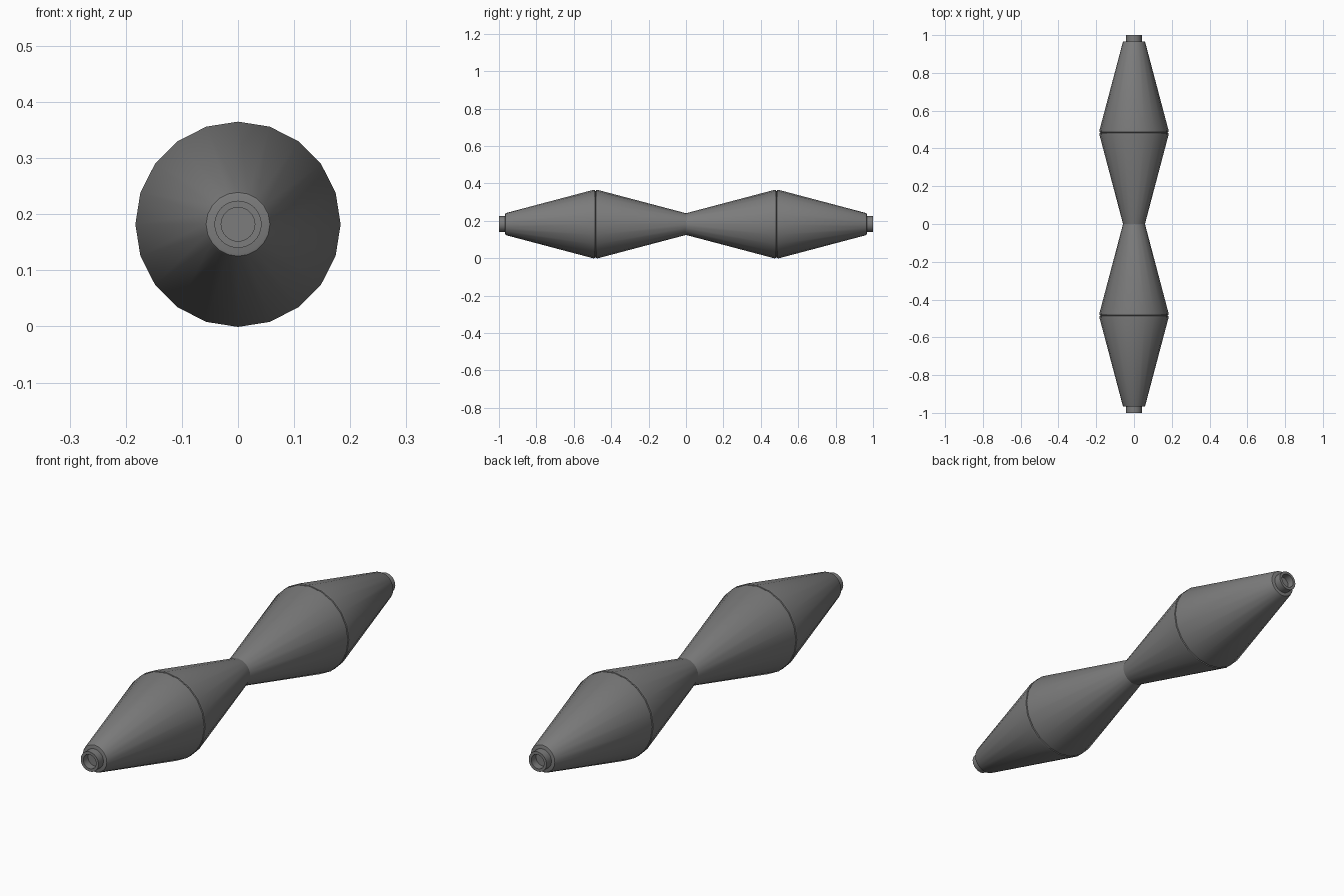
import bpy, bmesh, math
from mathutils import Vector

cube = bpy.data.objects.get("Cube")
if cube:
    bpy.data.objects.remove(cube, do_unlink=True)

AXIS_Z = 0.182   # height of the long axis
SIDES = 20

grey = bpy.data.materials.new("dark_grey")
colour = (0.2, 0.2, 0.2, 1)
grey.diffuse_color = colour
grey.use_nodes = True
grey.node_tree.nodes["Principled BSDF"].inputs["Base Color"].default_value = colour


def lathe(name, profile, sides, side):
    """Revolve (radius, distance along y) points around the long axis."""
    bm = bmesh.new()
    verts = [bm.verts.new((0, side * y, r)) for r, y in profile]
    edges = [bm.edges.new(pair) for pair in zip(verts, verts[1:])]
    bmesh.ops.spin(bm, geom=verts + edges, cent=(0, 0, 0), axis=(0, 1, 0),
                   angle=math.tau, steps=sides, use_merge=True)
    bmesh.ops.remove_doubles(bm, verts=bm.verts, dist=1e-5)
    bmesh.ops.recalc_face_normals(bm, faces=bm.faces)
    mesh = bpy.data.meshes.new(name)
    bm.to_mesh(mesh)
    bm.free()
    obj = bpy.data.objects.new(name, mesh)
    obj.location.z = AXIS_Z
    mesh.materials.append(grey)
    bpy.context.collection.objects.link(obj)
    bpy.ops.object.select_all(action='DESELECT')
    bpy.context.view_layer.objects.active = obj
    obj.select_set(True)
    bpy.ops.object.shade_smooth_by_angle(angle=math.radians(40))


def rounded(corner, before, after, size):
    """Three points that round a profile corner."""
    c = Vector(corner)
    a = c + (Vector(before) - c).normalized() * size
    b = c + (Vector(after) - c).normalized() * size
    return [a, a * 0.25 + c * 0.5 + b * 0.25, b]


SEAM, TIP = 0.484, 0.967
waist, wide, end = (0.058, 0), (0.186, SEAM), (0.058, TIP)
centre_seam, centre_tip = (0, SEAM), (0, TIP)

for side, label in ((-1, "front"), (1, "back")):
    # Cone from the waist out to the seam
    lathe(label + "_inner_cone",
          [(0, 0), waist, *rounded(wide, waist, centre_seam, 0.012), centre_seam],
          SIDES, side)
    # Cone from the seam out to the tip
    lathe(label + "_outer_cone",
          [centre_seam, *rounded(wide, centre_seam, end, 0.012),
           *rounded(end, wide, centre_tip, 0.006), centre_tip],
          SIDES, side)
    # Hollow collar on the tip
    lathe(label + "_collar",
          [(0.042, TIP - 0.005), (0.042, 1), (0.03, 1), (0.03, TIP + 0.001),
           (0, TIP + 0.001)],
          32, side)
